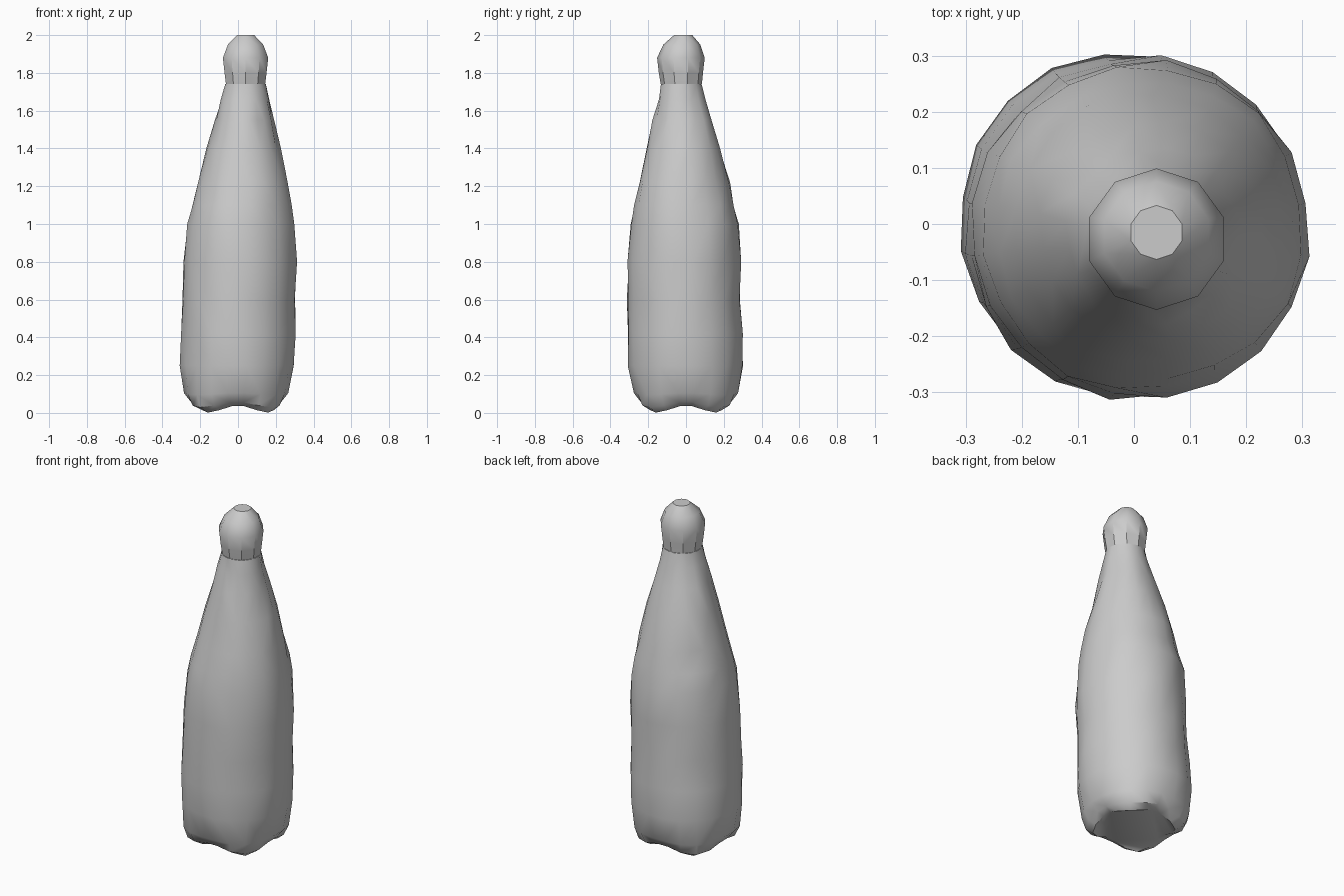
import bpy
import bmesh
import math
import random

random.seed(4)
cube = bpy.data.objects.get("Cube")
if cube:
    bpy.data.objects.remove(cube)

mat = bpy.data.materials.new("plain grey")
mat.use_nodes = True
grey = (0.6, 0.6, 0.6, 1)
mat.diffuse_color = grey
mat.node_tree.nodes["Principled BSDF"].inputs["Base Color"].default_value = grey

# Rings of the slightly leaning bottle: height, centre x, centre y, radius
RINGS = [
    (0.015, 0.0, 0.0, 0.225), (0.04, -0.01, 0.0, 0.27), (0.10, -0.01, 0.0, 0.292),
    (0.25, -0.005, 0.0, 0.307), (0.42, 0.0, -0.005, 0.305), (0.60, 0.005, -0.01, 0.301),
    (0.80, 0.01, -0.01, 0.301), (1.0, 0.015, -0.01, 0.288), (1.10, 0.02, -0.01, 0.268),
    (1.22, 0.025, -0.01, 0.242), (1.40, 0.03, -0.012, 0.195), (1.55, 0.033, -0.02, 0.155),
    (1.66, 0.037, -0.025, 0.125), (1.74, 0.04, -0.025, 0.109),
    (1.80, 0.04, -0.027, 0.117), (1.88, 0.04, -0.027, 0.126),
    (1.95, 0.04, -0.022, 0.098), (2.0, 0.04, -0.015, 0.048),
]
SIDES = 20


def ring(bm, z, cx, cy, r, sides):
    """One ring of points, pinched into four feet near the ground."""
    foot = max(0, 1 - z / 0.14)
    verts = []
    for i in range(sides):
        a = math.tau * (i + 0.5) / sides
        gap = foot * (0.5 + 0.5 * math.cos(4 * a))
        wobble = random.uniform(-0.006, 0.006) if 0.1 < z < 1.7 else 0
        rr = r * (1 - 0.17 * gap) + wobble
        lift = 0.03 * gap - 0.015 * foot * (1 - gap)
        verts.append(bm.verts.new((cx + rr * math.cos(a), cy + rr * math.sin(a),
                                   max(0, z + lift))))
    return verts


def lathe(name, rows, sides, sharp):
    """Bridge the rings and close both ends."""
    bm = bmesh.new()
    loops = [ring(bm, *row, sides) for row in rows]
    for low, high in zip(loops, loops[1:]):
        for i in range(sides):
            j = (i + 1) % sides
            bm.faces.new((low[i], low[j], high[j], high[i]))
    bm.faces.new(loops[0][::-1])
    bm.faces.new(loops[-1])
    bmesh.ops.triangulate(bm, faces=bm.faces[:])
    bmesh.ops.recalc_face_normals(bm, faces=bm.faces[:])
    mesh = bpy.data.meshes.new(name)
    bm.to_mesh(mesh)
    bm.free()
    mesh.materials.append(mat)
    obj = bpy.data.objects.new(name, mesh)
    bpy.context.collection.objects.link(obj)
    bpy.ops.object.select_all(action="DESELECT")
    obj.select_set(True)
    bpy.context.view_layer.objects.active = obj
    bpy.ops.object.shade_smooth_by_angle(angle=math.radians(sharp))
    return obj


# Bottle body up to the neck, then the coarser rounded cap
lathe("bottle_body", RINGS[:14], SIDES, 40)
lathe("bottle_cap", RINGS[13:], SIDES // 2, 35)
